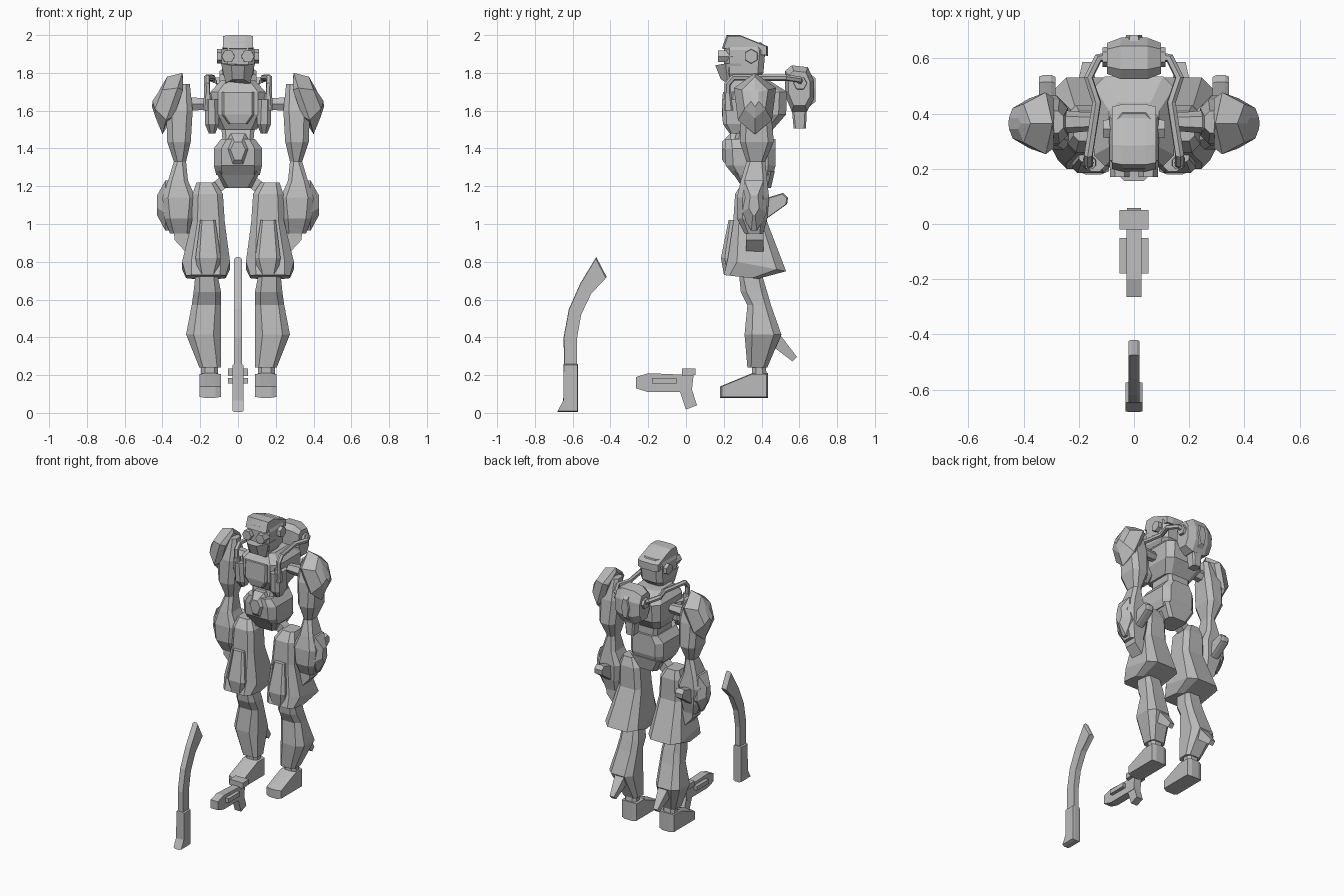
import bpy, bmesh, math
from mathutils import Vector

cube = bpy.data.objects.get("Cube")
if cube:
    bpy.data.objects.remove(cube, do_unlink=True)

# One flat grey for every part
grey = bpy.data.materials.new("plain_grey")
grey.use_nodes = True
colour = (.5, .5, .5, 1)
grey.diffuse_color = colour
for node in grey.node_tree.nodes:
    if node.type == 'BSDF_PRINCIPLED':
        node.inputs["Base Color"].default_value = colour


def add_object(name, mesh, mirror=False):
    mesh.materials.clear()
    mesh.materials.append(grey)
    part = bpy.data.objects.new(name, mesh)
    bpy.context.scene.collection.objects.link(part)
    if mirror:
        part.modifiers.new("mirror", 'MIRROR').use_mirror_merge = False
    return part


def loft(name, rings, mirror=False):
    """Skin rings of equal length and cap both ends."""
    bm = bmesh.new()
    loops = [[bm.verts.new(point) for point in ring] for ring in rings]
    count = len(loops[0])
    for low, high in zip(loops, loops[1:]):
        for i in range(count):
            j = (i + 1) % count
            bm.faces.new((low[i], low[j], high[j], high[i]))
    bm.faces.new(loops[0][::-1])
    bm.faces.new(loops[-1])
    bmesh.ops.recalc_face_normals(bm, faces=bm.faces)
    mesh = bpy.data.meshes.new(name)
    bm.to_mesh(mesh)
    bm.free()
    return add_object(name, mesh, mirror)


def ring(z, x0, x1, y0, y1, cut=.02, back=None):
    """Rectangle with cut corners; its back edge may sit at another height."""
    back = z if back is None else back
    outline = [(x0 + cut, y0), (x1 - cut, y0), (x1, y0 + cut), (x1, y1 - cut),
               (x1 - cut, y1), (x0 + cut, y1), (x0, y1 - cut), (x0, y0 + cut)]
    return [(x, y, z + (back - z) * (y - y0) / (y1 - y0)) for x, y in outline]


def stack(name, sections, mirror=False):
    return loft(name, [ring(*section) for section in sections], mirror)


def centred(name, sections):
    """Stack of sections given by half width instead of two x values."""
    return stack(name, [(z, -half, half, *rest) for z, half, *rest in sections])


def side_profile(name, outline, x0, x1, bevel=0, mirror=False):
    """Extrude a (y, z) outline along x, with optional narrower faces."""
    cy = sum(y for y, z in outline) / len(outline)
    cz = sum(z for y, z in outline) / len(outline)
    small = [(y + (cy - y) * bevel, z + (cz - z) * bevel) for y, z in outline]
    edge = (x1 - x0) * .25
    layers = [(x0, outline), (x1, outline)]
    if bevel:
        layers = [(x0, small), (x0 + edge, outline), (x1 - edge, outline), (x1, small)]
    return loft(name, [[(x, y, z) for y, z in shape] for x, shape in layers], mirror)


def beam(name, start, end, r0, r1, sides=6, mirror=True, turn=0):
    """Tapered bar between two points."""
    start, end = Vector(start), Vector(end)
    turn_to = (end - start).to_track_quat('Z', 'Y')
    rings = []
    for centre, radius in ((start, r0), (end, r1)):
        angles = [turn + math.tau * i / sides for i in range(sides)]
        rings.append([centre + turn_to @ Vector((radius * math.cos(a), radius * math.sin(a), 0))
                      for a in angles])
    return loft(name, rings, mirror)


square = math.pi / 4

# Feet and ankles
side_profile("foot", [(.18, .08), (.435, .08), (.435, .21), (.35, .21), (.18, .14)],
             .09, .205, .08, True)
stack("ankle", [(.18, .105, .195, .35, .43), (.26, .105, .195, .35, .42)], True)

# Shins with calf spikes
stack("shin", [(.24, .09, .205, .325, .43), (.415, .09, .275, .31, .505, .04),
               (.57, .09, .245, .325, .45, .03), (.64, .09, .235, .29, .43, .03),
               (.74, .11, .225, .28, .40)], True)
beam("calf_spike", (.17, .46, .40), (.17, .575, .285), .055, .024, 4, True, square)

# Flared thighs with knee plates
stack("thigh", [(.73, .065, .275, .2, .38, .03, .71), (.81, .042, .296, .22, .53, .05, .75),
                (1.01, .07, .245, .25, .43, .03), (1.16, .08, .24, .26, .43, .03),
                (1.22, .12, .22, .30, .41)], True)
stack("knee_plate", [(.735, .11, .21, .2, .3), (.82, .09, .225, .185, .3),
                     (1.02, .12, .2, .225, .3, .01)], True)

# Hips, abdomen and belly plate
beam("hip_strut", (.04, .36, 1.25), (.17, .36, 1.15), .045, .045, 4, True, square)
centred("pelvis", [(1.19, .07, .3, .45), (1.28, .12, .24, .47)])
centred("abdomen", [(1.26, .115, .25, .46, .03), (1.31, .128, .21, .475, .04),
                    (1.40, .128, .205, .475, .04), (1.45, .09, .21, .475, .03)])
gem = [(.038, 1.48), (.08, 1.4), (.038, 1.29), (-.038, 1.29), (-.08, 1.4), (-.038, 1.48)]
loft("belly_plate", [[(x * s, y, 1.39 + (z - 1.39) * s) for x, z in gem]
                     for y, s in ((.3, 1), (.235, 1), (.19, .5))])
centred("waist", [(1.42, .08, .25, .46), (1.53, .09, .28, .46)])

# Chest, front pods and neck
centred("chest", [(1.50, .10, .25, .46, .03), (1.58, .145, .21, .53, .04),
                  (1.70, .145, .21, .535, .04), (1.76, .09, .25, .44, .03)])
centred("chest_panel", [(1.53, .05, .2, .26, .01), (1.58, .085, .19, .26, .01),
                        (1.70, .085, .195, .26, .01)])
stack("chest_pod", [(1.48, .12, .155, .23, .29, .01), (1.53, .10, .175, .195, .32),
                    (1.66, .105, .175, .19, .32)], True)
centred("neck", [(1.70, .06, .25, .38), (1.80, .055, .25, .36)])

# Hoses from chest to backpack
curve = bpy.data.curves.new("hose_path", 'CURVE')
curve.dimensions = '3D'
curve.bevel_depth = .017
curve.bevel_resolution = 1
curve.use_fill_caps = True
path = [(.07, .61, 1.74), (.13, .60, 1.765), (.165, .53, 1.775), (.135, .44, 1.775),
        (.165, .25, 1.775), (.165, .22, 1.74), (.16, .215, 1.62)]
spline = curve.splines.new('POLY')
spline.points.add(len(path) - 1)
for point, position in zip(spline.points, path):
    point.co = (*position, 1)
hose = bpy.data.objects.new("hose_path", curve)
hose_mesh = bpy.data.meshes.new_from_object(hose)
bpy.data.objects.remove(hose, do_unlink=True)
for face in hose_mesh.polygons:
    face.use_smooth = False
add_object("hose", hose_mesh, True)
stack("hose_socket", [(1.60, .135, .185, .2, .25, .01), (1.69, .14, .18, .2, .24, .01)], True)
beam("hose_port", (.06, .605, 1.745), (.115, .605, 1.745), .04, .035)

# Backpack with nozzle and rear ridge
side_profile("backpack", [(.525, 1.81), (.56, 1.84), (.645, 1.83), (.675, 1.765),
                          (.675, 1.66), (.64, 1.595), (.56, 1.595), (.525, 1.68)],
             -.097, .097, .25)
centred("backpack_nozzle", [(1.505, .03, .57, .635, .01), (1.61, .04, .56, .64, .01)])
ridge = [(.02, 1.8), (.04, 1.72), (.02, 1.62), (-.02, 1.62), (-.04, 1.72), (-.02, 1.8)]
loft("backpack_ridge", [[(x * s, y, 1.71 + (z - 1.71) * s) for x, z in ridge]
                        for y, s in ((.65, 1), (.685, .7))])

# Head, crest, mask, goggles and ear discs
centred("head", [(1.755, .06, .215, .36), (1.80, .085, .2, .41, .03),
                 (1.92, .088, .2, .42, .03), (1.96, .07, .2, .40, .03)])
side_profile("helmet_crest", [(.19, 1.93), (.215, 2), (.285, 2), (.435, 1.94),
                              (.435, 1.89), (.3, 1.9)], -.08, .08, .08)
loft("face_mask", [[(-.09, .21, 1.85), (-.035, .155, 1.84), (.035, .155, 1.84), (.09, .21, 1.85),
                    (.09, .29, 1.85), (-.09, .29, 1.85)],
                   [(-.065, .22, 1.745), (-.03, .185, 1.765), (.03, .185, 1.765), (.065, .22, 1.745),
                    (.06, .29, 1.745), (-.06, .29, 1.745)]])
beam("goggle", (.052, .25, 1.888), (.052, .17, 1.888), .037, .035)
beam("ear_disc", (.07, .345, 1.888), (.112, .345, 1.888), .04, .037, turn=math.pi / 6)

# Shoulder axles and domed pads
beam("shoulder_axle", (.12, .37, 1.635), (.29, .37, 1.635), .03, .045)


def hexagon(top, upper, lower, bottom):
    """Six points symmetric front to back about the shoulder."""
    mid = .365
    (xt, zt), (xu, du, zu), (xl, dl, zl), (xb, zb) = top, upper, lower, bottom
    return [(xt, mid, zt), (xu, mid + du, zu), (xl, mid + dl, zl),
            (xb, mid, zb), (xl, mid - dl, zl), (xu, mid - du, zu)]


loft("shoulder_pad", [
    hexagon((.29, 1.77), (.29, .09, 1.71), (.34, .07, 1.57), (.385, 1.52)),
    hexagon((.295, 1.8), (.32, .112, 1.72), (.38, .09, 1.55), (.40, 1.475)),
    hexagon((.375, 1.78), (.40, .07, 1.71), (.44, .055, 1.61), (.435, 1.56)),
    hexagon((.41, 1.72), (.42, .02, 1.7), (.453, .02, 1.65), (.455, 1.62))], True)

# Arms, forearm guards, elbow spikes and hands
stack("upper_arm", [(1.33, .275, .34, .32, .42), (1.435, .25, .375, .285, .465, .03),
                    (1.60, .24, .38, .29, .45, .03), (1.74, .255, .32, .33, .41)], True)
stack("forearm", [(.95, .25, .36, .31, .41), (1.03, .235, .39, .27, .43, .03),
                  (1.14, .225, .40, .27, .44, .03), (1.23, .265, .37, .29, .43),
                  (1.33, .275, .34, .32, .42)], True)
guard = [(.31, 1.23), (.29, 1.06), (.345, .965), (.375, .965), (.43, 1.06), (.41, 1.23)]
loft("forearm_guard", [[(x, .36 + (y - .36) * s, 1.1 + (z - 1.1) * s) for y, z in guard]
                       for x, s in ((.36, 1), (.385, 1), (.428, .4))], True)
side_profile("elbow_spike", [(.40, 1.13), (.40, 1.01), (.43, 1.03), (.535, 1.105),
                             (.54, 1.14), (.515, 1.165)], .285, .345, .1, True)
hand = [(.34, .96), (.25, .96), (.24, .89), (.275, .85), (.335, .915)]
loft("hand", [[(x, y, z) for x, z in hand] for y in (.318, .41)], True)

# Rifle
side_profile("rifle_body", [(-.265, .13), (-.2, .11), (.03, .11), (.04, .2),
                            (-.2, .21), (-.265, .19)], -.028, .028)
side_profile("rifle_rail", [(-.18, .155), (-.05, .155), (-.05, .185), (-.18, .185)], -.052, .052)
side_profile("rifle_sight", [(-.02, .195), (.05, .2), (.05, .235), (-.02, .235)], -.052, .052)
side_profile("rifle_grip", [(-.035, .12), (.02, .16), (.058, .04), (0, .018)], -.025, .025)

# Curved blade and its hilt
spine = [(-.645, .2), (-.648, .4), (-.62, .55), (-.56, .685), (-.475, .825)]
edge = [(-.42, .72), (-.50, .635), (-.555, .52), (-.578, .39), (-.578, .2)]
side_profile("blade", spine + edge, -.02, .02, .03)
side_profile("hilt", [(-.682, .004), (-.572, .004), (-.572, .26), (-.648, .26),
                      (-.65, .065)], -.03, .03, .05)
